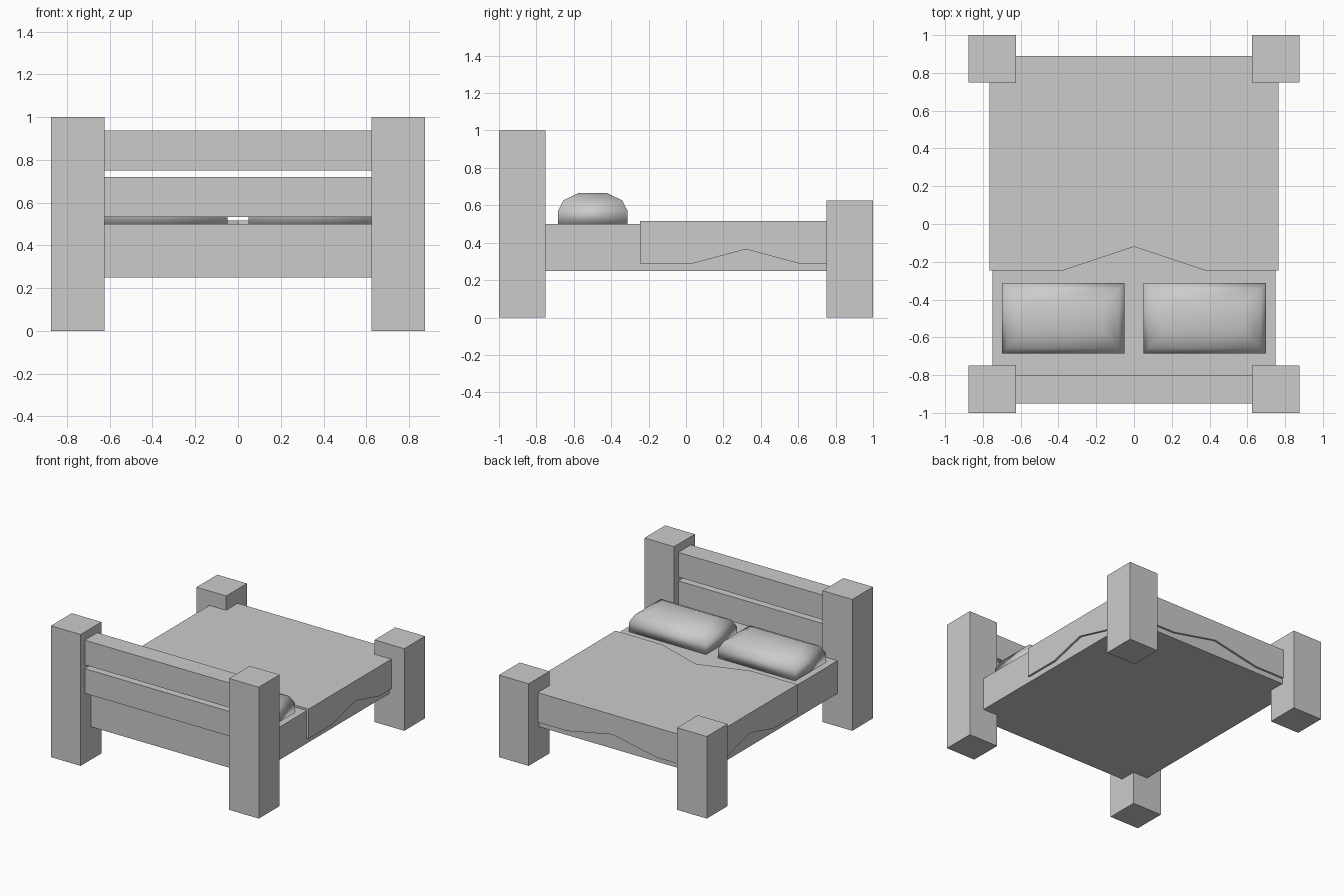
import bpy
import bmesh

cube = bpy.data.objects.get("Cube")
if cube:
    bpy.data.objects.remove(cube, do_unlink=True)

grey = bpy.data.materials.new("plain grey")
grey.use_nodes = True
colour = (0.6, 0.6, 0.6, 1)
grey.diffuse_color = colour
grey.node_tree.nodes["Principled BSDF"].inputs["Base Color"].default_value = colour


def finish(name, bm, smooth=False):
    bmesh.ops.recalc_face_normals(bm, faces=bm.faces)
    for face in bm.faces:
        face.smooth = smooth
    mesh = bpy.data.meshes.new(name)
    bm.to_mesh(mesh)
    bm.free()
    mesh.materials.append(grey)
    obj = bpy.data.objects.new(name, mesh)
    bpy.context.collection.objects.link(obj)
    return obj


def box(name, low, high):
    bm = bmesh.new()
    bmesh.ops.create_cube(bm, size=1)
    for v in bm.verts:
        v.co = [lo + (c + 0.5) * (hi - lo) for c, lo, hi in zip(v.co, low, high)]
    return finish(name, bm)


def pillow(name, x0, x1, y0, y1, rings):
    """Stack of rectangular rings, each given as (inset, height)."""
    bm = bmesh.new()
    loops = []
    for inset, z in rings:
        a, b, c, d = x0 + inset, x1 - inset, y0 + inset, y1 - inset
        loops.append([bm.verts.new((x, y, z)) for x, y in ((a, c), (b, c), (b, d), (a, d))])
    for lower, upper in zip(loops, loops[1:]):
        for i in range(4):
            j = (i + 1) % 4
            bm.faces.new((lower[i], lower[j], upper[j], upper[i]))
    bm.faces.new(loops[0][::-1])
    bm.faces.new(loops[-1])
    return finish(name, bm, smooth=True)


# Corner posts, tall at the headboard and short at the foot
for side, x in (("left", 0.625), ("right", -0.875)):
    box(f"{side}_head_post", (x, -1, 0), (x + 0.25, -0.75, 1))
    box(f"{side}_foot_post", (x, 0.75, 0), (x + 0.25, 1, 0.625))

# Headboard rails
for part, z in (("lower", 0.533), ("upper", 0.75)):
    box(f"{part}_headboard_rail", (-0.625, -0.95, z), (0.625, -0.8, z + 0.188))

# Mattress
box("mattress", (-0.75, -0.875, 0.25), (0.75, 0.875, 0.5))

# Pillows
pillow_rings = ((0, 0.5), (0, 0.57), (0.03, 0.627), (0.11, 0.665))
for side, x in (("left", 0.05), ("right", -0.7)):
    pillow(f"{side}_pillow", x, x + 0.65, -0.685, -0.312, pillow_rings)

# Blanket: a draped sheet with a pointed hem, thickened inwards
W, HEAD, FOOT, TOP, HEM, PEAK = 0.766, -0.245, 0.89, 0.516, 0.29, 0.365
bm = bmesh.new()
head_r, head_l, foot_l, foot_r = [
    bm.verts.new((x, y, TOP)) for x, y in ((-W, HEAD), (W, HEAD), (W, FOOT), (-W, FOOT))]
fold = [bm.verts.new((x, y, TOP)) for x, y in ((-0.375, HEAD), (0, -0.12), (0.375, HEAD))]
bm.faces.new([head_r, *fold, head_l, foot_l, foot_r])
low_foot = {s: bm.verts.new((s * W, FOOT, HEM)) for s in (1, -1)}
for s, head, foot in ((1, head_l, foot_l), (-1, head_r, foot_r)):
    hem = [bm.verts.new((s * W, y, z))
           for y, z in ((HEAD, HEM), (0.04, HEM), (0.32, PEAK), (0.6, HEM))]
    bm.faces.new([head, *hem, low_foot[s], foot])
hem = [bm.verts.new((x, FOOT, z)) for x, z in ((0.375, HEM), (0, PEAK), (-0.375, HEM))]
bm.faces.new([foot_l, low_foot[1], *hem, low_foot[-1], foot_r])
blanket = finish("blanket", bm)

# Make the sheet face outwards before giving it thickness
if max(blanket.data.polygons, key=lambda p: p.area).normal.z < 0:
    blanket.data.flip_normals()
shell = blanket.modifiers.new("thickness", 'SOLIDIFY')
shell.thickness = 0.0155
shell.offset = -1
shell.use_even_offset = True
